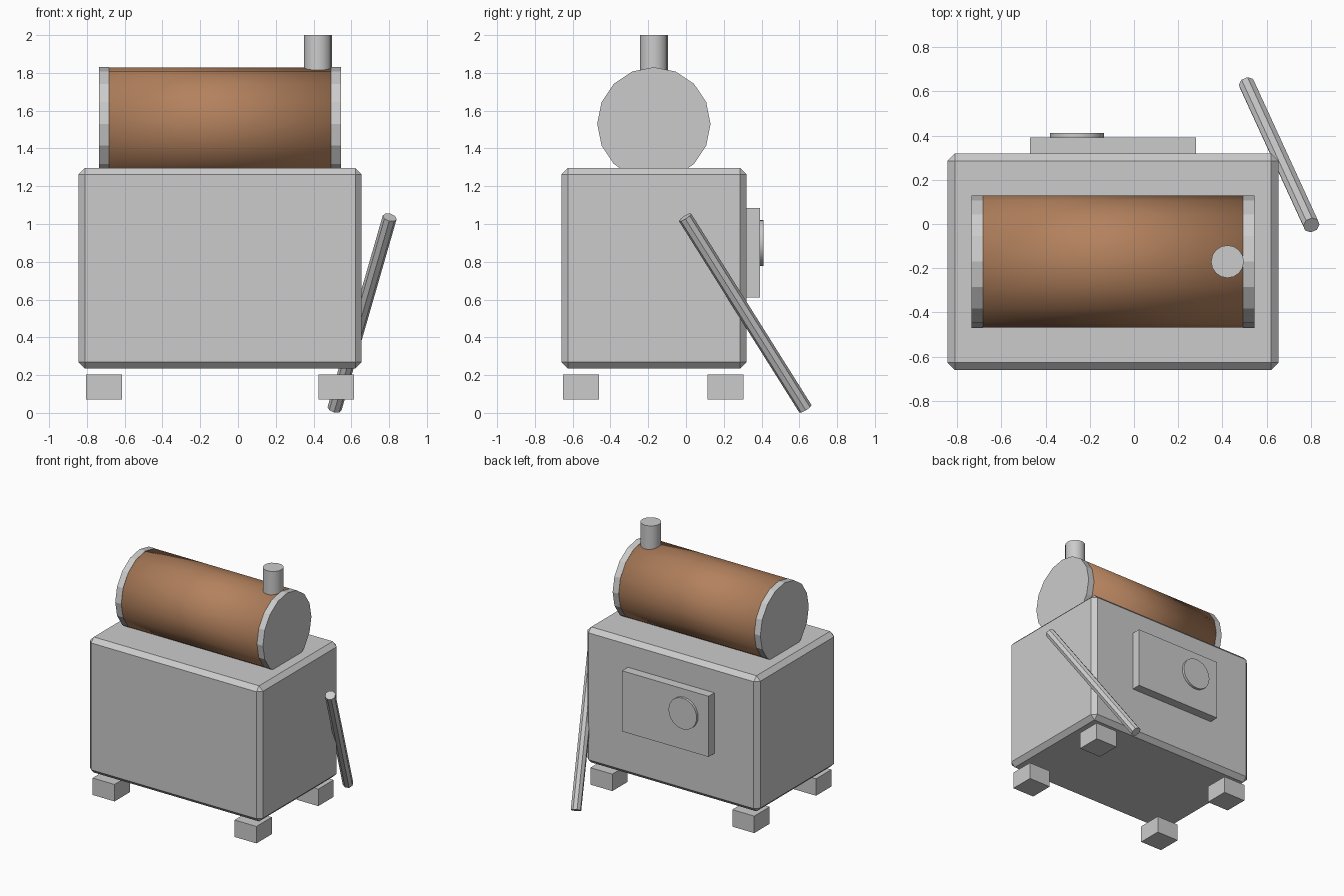
import bpy
import math
from mathutils import Vector

if "Cube" in bpy.data.objects:
    bpy.data.objects.remove(bpy.data.objects["Cube"])


def box(name, lo, hi, bevel=0):
    lo, hi = Vector(lo), Vector(hi)
    bpy.ops.mesh.primitive_cube_add(size=1, location=(lo + hi) / 2)
    ob = bpy.context.object
    ob.name = name
    ob.scale = hi - lo
    bpy.ops.object.transform_apply(location=False, rotation=False, scale=True)
    if bevel:
        mod = ob.modifiers.new("chamfer", 'BEVEL')
        mod.width = bevel
        mod.segments = 1
    return ob


def rod(name, a, b, radius, sides, smooth=False):
    a, b = Vector(a), Vector(b)
    axis = b - a
    bpy.ops.mesh.primitive_cylinder_add(vertices=sides, radius=radius, depth=axis.length,
                                        location=(a + b) / 2)
    ob = bpy.context.object
    ob.name = name
    ob.rotation_mode = 'QUATERNION'
    ob.rotation_quaternion = Vector((0, 0, 1)).rotation_difference(axis)
    if smooth:
        bpy.ops.object.shade_smooth_by_angle(angle=math.radians(35))
    return ob


# Firebox with chamfered edges
box("firebox", (-0.845, -0.66, 0.235), (0.655, 0.32, 1.297), 0.034)

# Four square feet
for x, side in ((-0.71, "left"), (0.52, "right")):
    for y, end in ((-0.555, "front"), (0.21, "back")):
        box(f"{end}_{side}_foot", (x - 0.095, y - 0.095, 0.07), (x + 0.095, y + 0.095, 0.203))

# Copper tank lying along the top, smooth across its whole surface
ty, tz = -0.17, 1.53
tank = rod("copper_tank", (-0.71, ty, tz), (0.52, ty, tz), 0.299, 16)
bpy.ops.object.shade_smooth()
copper = bpy.data.materials.new("copper")
copper.diffuse_color = (0.45, 0.22, 0.11, 1)
copper.use_nodes = True
copper.node_tree.nodes["Principled BSDF"].inputs["Base Color"].default_value = copper.diffuse_color
tank.data.materials.append(copper)

# Faceted end caps
rod("tank_left_cap", (-0.735, ty, tz), (-0.683, ty, tz), 0.30, 16)
rod("tank_right_cap", (0.493, ty, tz), (0.545, ty, tz), 0.30, 16)

# Chimney
rod("chimney", (0.423, ty, 1.72), (0.423, ty, 2.0), 0.074, 16, True)

# Door with round window on the back
box("door", (-0.47, 0.30, 0.61), (0.28, 0.392, 1.085))
rod("door_window", (-0.258, 0.37, 0.90), (-0.258, 0.411, 0.90), 0.122, 24, True)

# Poker leaning against the back right corner
rod("poker", (0.511, 0.632, 0.022), (0.803, -0.005, 1.035), 0.038, 8)
